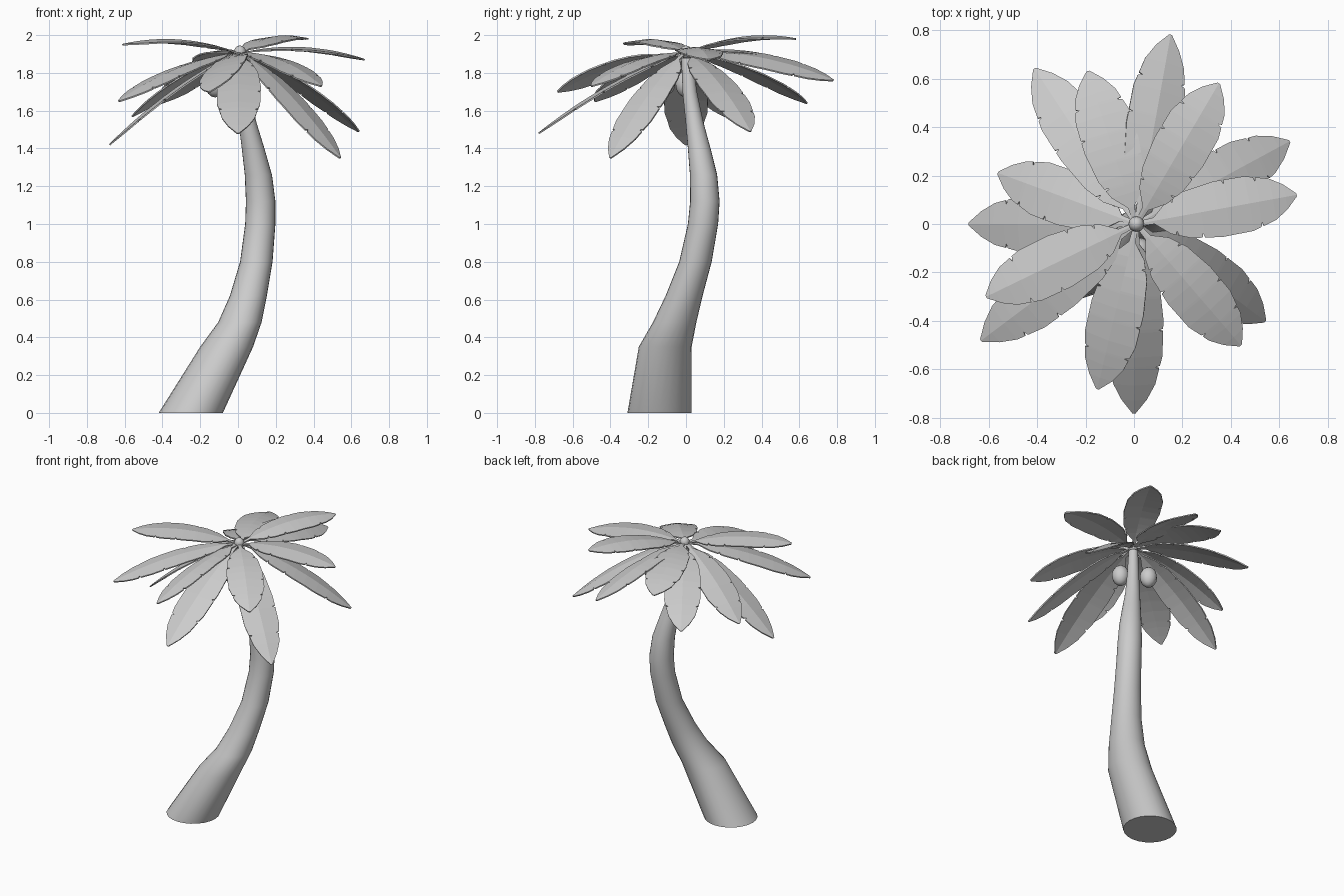
import bpy, bmesh, math
from mathutils import Vector

if "Cube" in bpy.data.objects:
    bpy.data.objects.remove(bpy.data.objects["Cube"])


def finish(bm, name, smooth=None):
    bmesh.ops.recalc_face_normals(bm, faces=bm.faces)
    me = bpy.data.meshes.new(name)
    bm.to_mesh(me)
    bm.free()
    ob = bpy.data.objects.new(name, me)
    bpy.context.collection.objects.link(ob)
    if smooth:
        bpy.ops.object.select_all(action='DESELECT')
        ob.select_set(True)
        bpy.context.view_layer.objects.active = ob
        bpy.ops.object.shade_smooth_by_angle(angle=math.radians(smooth))
    return ob


# Leaning trunk: horizontal rings (x, y, z, radius)
RINGS = [(-.25, -.14, 0, .17), (-.06, -.11, .35, .14), (.01, -.06, .48, .115),
         (.055, -.01, .62, .098), (.097, .05, .8, .086), (.118, .09, 1.0, .08),
         (.12, .1, 1.12, .078), (.108, .093, 1.26, .072), (.08, .07, 1.4, .06),
         (.05, .045, 1.54, .047), (.025, .02, 1.7, .038), (.01, .005, 1.88, .03)]
bm = bmesh.new()
N = 24
loops = [[bm.verts.new((x + r * math.cos(math.tau * i / N), y + r * math.sin(math.tau * i / N), z))
          for i in range(N)] for x, y, z, r in RINGS]
for a, b in zip(loops, loops[1:]):
    for i in range(N):
        j = (i + 1) % N
        bm.faces.new((a[i], a[j], b[j], b[i]))
bm.faces.new(loops[0])
bm.faces.new(loops[-1])
finish(bm, "trunk", 40)

# Frond outline: (fraction of length, half width), with small slits added
PROFILE = [(0, .01), (.09, .013), (.18, .065), (.3, .097), (.5, .116),
           (.7, .114), (.85, .086), (.93, .052), (1, .006)]


def half_width(t):
    for (t0, w0), (t1, w1) in zip(PROFILE, PROFILE[1:]):
        if t <= t1:
            return w0 + (w1 - w0) * (t - t0) / (t1 - t0)
    return PROFILE[-1][1]


def frond(name, tip, roll, shift):
    rows = [(t, w, w) for t, w in PROFILE]
    for k, s in enumerate((.24, .4, .58, .78)):
        c = s + shift
        for t, cut in ((c - .008, 0), (c, .018), (c + .008, 0)):
            w = half_width(t)
            rows.append((t, w - cut * (k != 1), w - cut * (k != 2)))
    rows.sort()
    tip = Vector(tip)
    out = Vector((tip.x, tip.y, 0)).normalized()
    root = Vector((.01, 0, 1.905)) + out * .015
    ctrl = (root + tip) / 2 + Vector((0, 0, .09))
    right = out.cross(Vector((0, 0, 1)))
    bm = bmesh.new()
    prev = None
    for t, wl, wr in rows:
        p = root * (1 - t) ** 2 + ctrl * 2 * t * (1 - t) + tip * t * t
        tan = ((ctrl - root) * (1 - t) + (tip - ctrl) * t).normalized()
        up = right.cross(tan)
        a = roll * min(1, t * 3)
        side = right * math.cos(a) + up * math.sin(a)
        nrm = up * math.cos(a) - right * math.sin(a)
        row = [bm.verts.new(p - side * wl - nrm * wl * .13), bm.verts.new(p),
               bm.verts.new(p + side * wr - nrm * wr * .13)]
        if prev:
            for i in range(2):
                bm.faces.new((prev[i], prev[i + 1], row[i + 1], row[i]))
        prev = row
    ob = finish(bm, name)
    m = ob.modifiers.new("thickness", 'SOLIDIFY')
    m.thickness = .008
    m.offset = 0


# Fronds around the crown: tip x, y, z and roll
FRONDS = [(.15, .78, 1.76, -.3), (.35, .58, 1.98, 0), (.64, .34, 1.49, 0),
          (.67, .12, 1.87, 0), (.54, -.4, 1.35, 0), (.44, -.5, 1.73, 0),
          (0, -.78, 1.48, 0), (-.15, -.68, 1.7, -.3), (-.63, -.48, 1.65, 0),
          (-.61, -.3, 1.95, 0), (-.68, 0, 1.42, 0), (-.56, .21, 1.57, 0),
          (-.41, .64, 1.64, 0), (-.19, .63, 1.83, 0)]
for i, (x, y, z, roll) in enumerate(FRONDS):
    frond(f"frond_{i + 1}", (x, y, z), roll, .02 * (i % 3 - 1))

# Crown bud and two hanging nuts
for name, loc, s in (("crown_bud", (.01, 0, 1.91), (.032, .032, .035)),
                     ("nut_left", (-.12, 0, 1.74), (.055, .055, .07)),
                     ("nut_front", (.02, -.11, 1.75), (.055, .055, .07))):
    bm = bmesh.new()
    bmesh.ops.create_uvsphere(bm, u_segments=12, v_segments=8, radius=1)
    for v in bm.verts:
        v.co = Vector([c * k + o for c, k, o in zip(v.co, s, loc)])
    finish(bm, name, 50)
